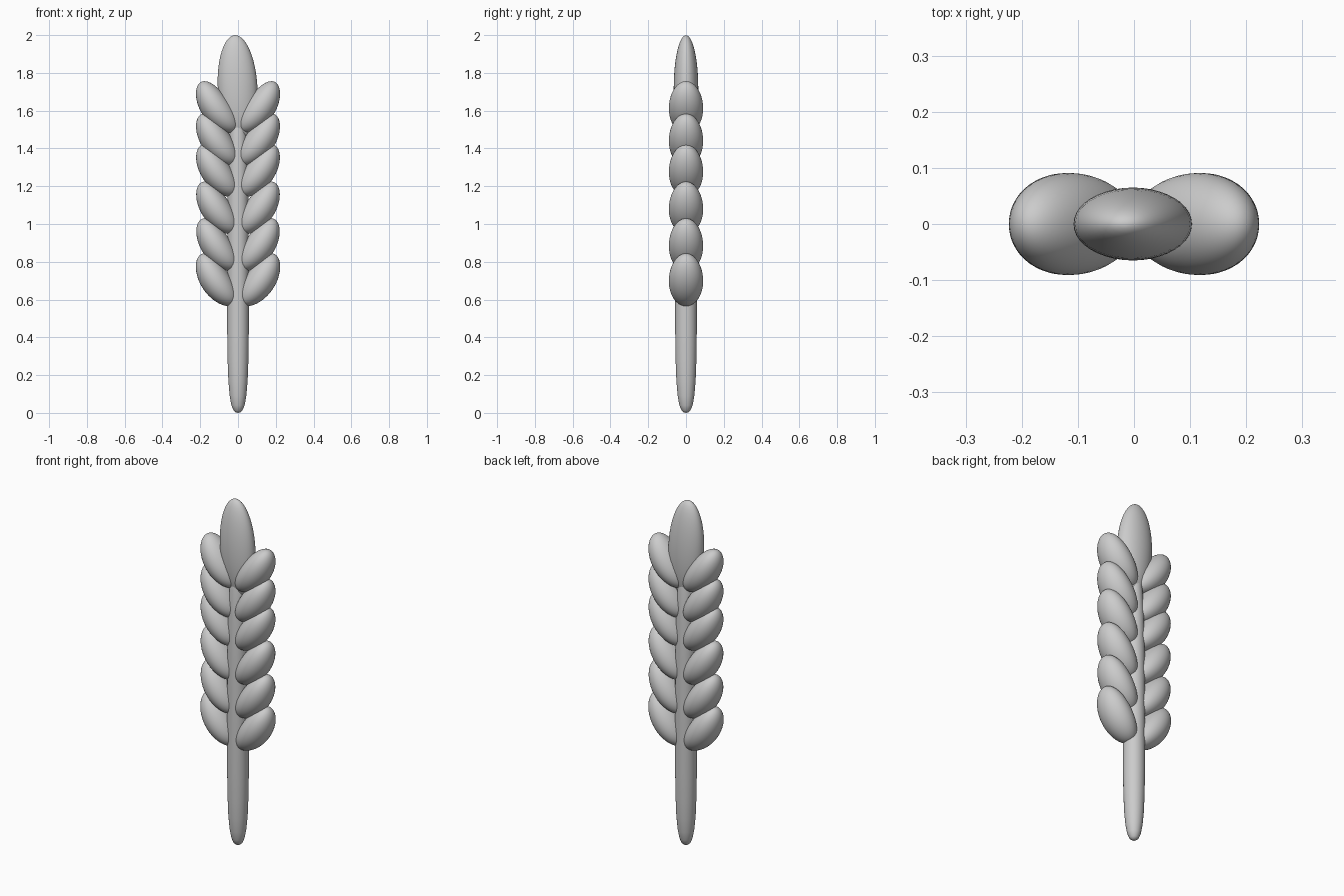
import bpy, bmesh, math
from mathutils import Matrix

if "Cube" in bpy.data.objects:
    bpy.data.objects.remove(bpy.data.objects["Cube"])


def add_object(name, bm):
    bmesh.ops.recalc_face_normals(bm, faces=bm.faces)
    for f in bm.faces:
        f.smooth = True
    me = bpy.data.meshes.new(name)
    bm.to_mesh(me)
    bm.free()
    ob = bpy.data.objects.new(name, me)
    bpy.context.collection.objects.link(ob)
    return ob


def kernel(name, loc, half, tilt, bow=0.0):
    """Ellipsoid tilted in the front plane, bowed outward at its middle."""
    bm = bmesh.new()
    bmesh.ops.create_uvsphere(bm, u_segments=40, v_segments=24, radius=1)
    for v in bm.verts:
        t = v.co.z
        v.co = (v.co.x * half[0] + bow * (0.5 - t * t), v.co.y * half[1], t * half[2])
    bm.transform(Matrix.Translation(loc) @ Matrix.Rotation(math.radians(tilt), 4, 'Y'))
    return add_object(name, bm)


# Stem: lathed profile, rounded at both ends
profile = [(0.0, 0.0), (0.012, 0.003), (0.023, 0.012), (0.035, 0.04), (0.044, 0.09),
           (0.051, 0.17), (0.055, 0.28), (0.057, 0.42), (0.057, 0.8), (0.056, 1.1),
           (0.052, 1.35), (0.042, 1.52), (0.025, 1.6), (0.0, 1.63)]
bm = bmesh.new()
verts = [bm.verts.new((r, 0, z)) for r, z in profile]
edges = [bm.edges.new(p) for p in zip(verts, verts[1:])]
bmesh.ops.spin(bm, geom=verts + edges, cent=(0, 0, 0), axis=(0, 0, 1),
               angle=math.tau, steps=32)
bmesh.ops.remove_doubles(bm, verts=bm.verts, dist=1e-5)
add_object("stem", bm)

# Paired grains up both sides of the stem
for i, z in enumerate((0.702, 0.888, 1.083, 1.28, 1.444, 1.616)):
    for side, s in (("right", 1), ("left", -1)):
        x = 0.114 if i == 0 else 0.111
        kernel(f"grain_{side}_{i + 1}", (s * x, 0, z), (0.078, 0.091, 0.16),
               s * (34 + i * 0.4), s * 0.012)

# Flat kernel at the tip
kernel("tip_grain", (-0.002, 0, 1.72), (0.105, 0.065, 0.28), -3)
